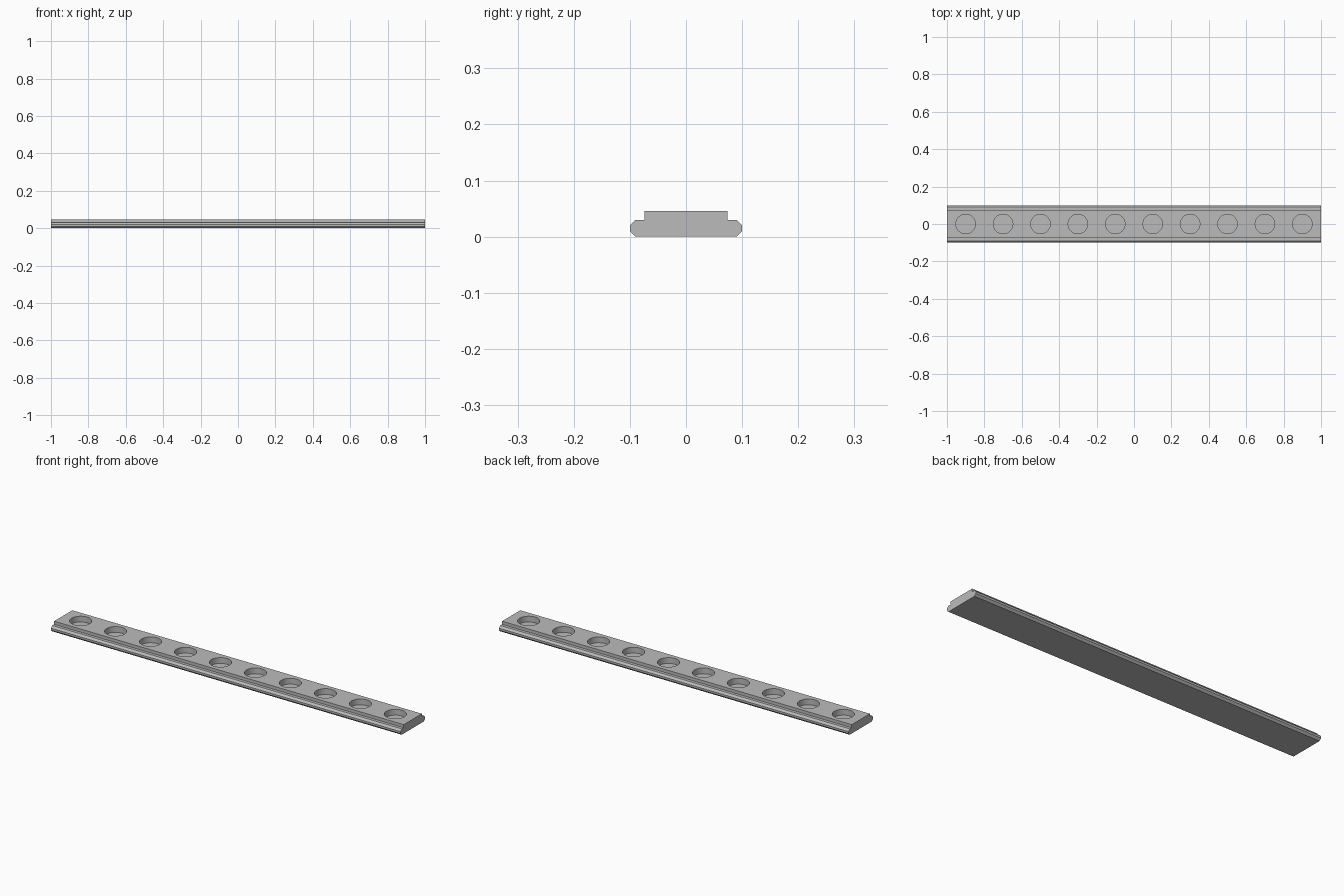
import bpy, bmesh

if "Cube" in bpy.data.objects:
    bpy.data.objects.remove(bpy.data.objects["Cube"])

grey = bpy.data.materials.new("plain grey")
grey.diffuse_color = (0.5, 0.5, 0.5, 1)
grey.use_nodes = True
grey.node_tree.nodes["Principled BSDF"].inputs["Base Color"].default_value = grey.diffuse_color

# Rail: half profile (y, z), mirrored and extruded along x
half = [(0.09, 0), (0.1, 0.01), (0.1, 0.02), (0.09, 0.03), (0.074, 0.03), (0.074, 0.046)]
profile = half + [(-y, z) for y, z in reversed(half)]
bm = bmesh.new()
face = bm.faces.new([bm.verts.new((-1, y, z)) for y, z in profile])
ext = bmesh.ops.extrude_face_region(bm, geom=[face])
bmesh.ops.translate(bm, vec=(2, 0, 0),
                    verts=[v for v in ext["geom"] if isinstance(v, bmesh.types.BMVert)])
bmesh.ops.recalc_face_normals(bm, faces=bm.faces)
mesh = bpy.data.meshes.new("rail")
bm.to_mesh(mesh)
bm.free()
rail = bpy.data.objects.new("rail", mesh)
bpy.context.collection.objects.link(rail)
mesh.materials.append(grey)

# Row of ten blind round pockets
RADIUS, FLOOR, TOP = 0.052, 0.016, 0.08
bm = bmesh.new()
for i in range(10):
    made = bmesh.ops.create_cone(bm, cap_ends=True, segments=48, radius1=RADIUS,
                                 radius2=RADIUS, depth=TOP - FLOOR)
    bmesh.ops.translate(bm, vec=(-0.9 + 0.2 * i, 0, (TOP + FLOOR) / 2), verts=made["verts"])
cut_mesh = bpy.data.meshes.new("pocket_cutter")
bm.to_mesh(cut_mesh)
bm.free()
cut_mesh.materials.append(grey)
cutter = bpy.data.objects.new("pocket_cutter", cut_mesh)
bpy.context.collection.objects.link(cutter)
cutter.hide_render = True
cutter.hide_viewport = True

cut = rail.modifiers.new("pockets", 'BOOLEAN')
cut.operation = 'DIFFERENCE'
cut.solver = 'EXACT'
cut.object = cutter

# Smooth pocket walls, crisp edges elsewhere
bpy.context.view_layer.objects.active = rail
rail.select_set(True)
bpy.ops.object.modifier_apply(modifier=cut.name)
bpy.ops.object.shade_smooth_by_angle(angle=0.5)
